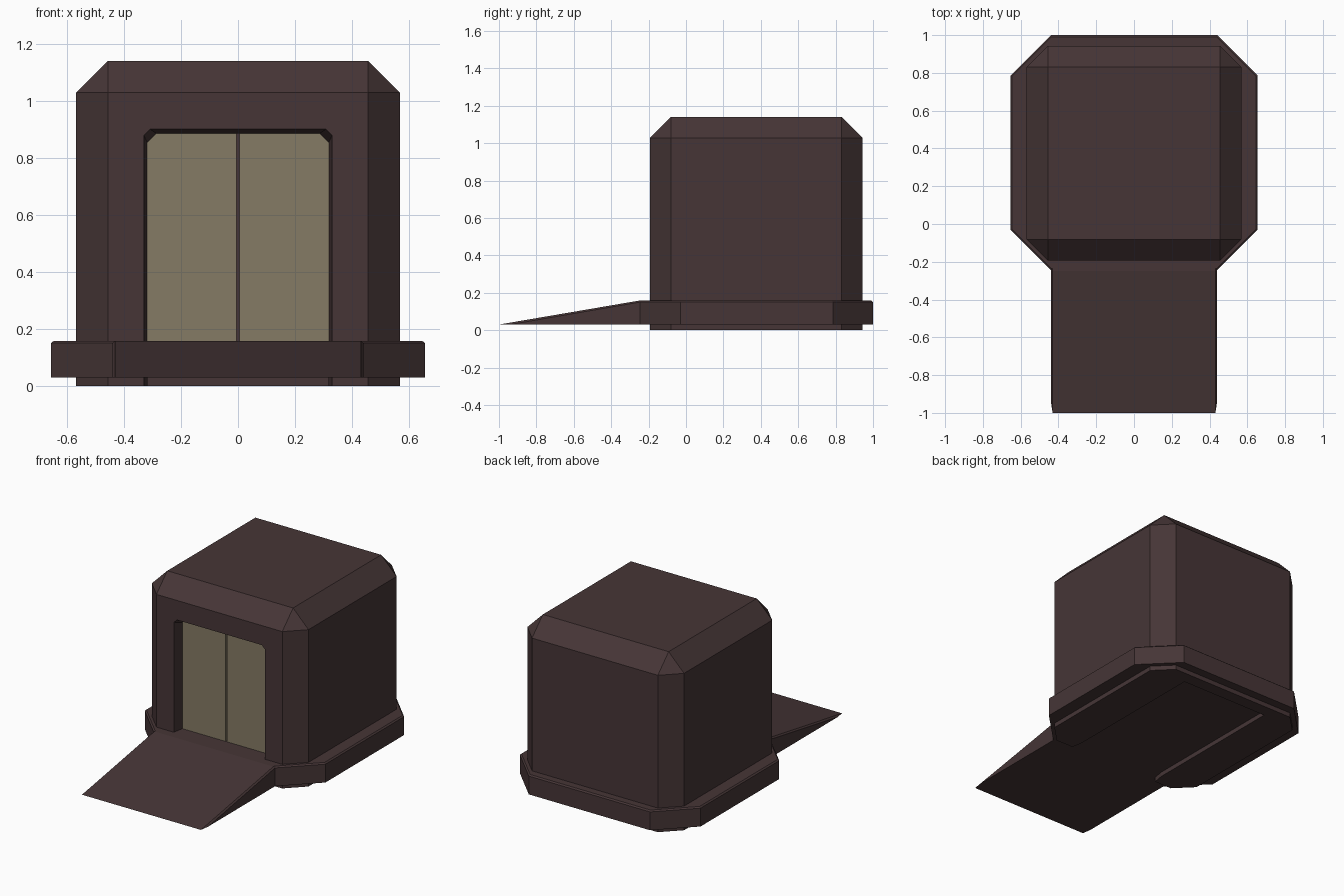
import bpy, bmesh

if "Cube" in bpy.data.objects:
    bpy.data.objects.remove(bpy.data.objects["Cube"])


def material(name, rgb):
    m = bpy.data.materials.new(name)
    m.diffuse_color = (*rgb, 1)
    m.use_nodes = True
    m.node_tree.nodes["Principled BSDF"].inputs["Base Color"].default_value = m.diffuse_color
    return m


shell = material("dark brown", (0.061, 0.036, 0.037))
olive = material("olive glass", (0.235, 0.198, 0.130))


def make_object(name, bm, mat):
    bmesh.ops.recalc_face_normals(bm, faces=bm.faces)
    mesh = bpy.data.meshes.new(name)
    bm.to_mesh(mesh)
    bm.free()
    mesh.materials.append(mat)
    ob = bpy.data.objects.new(name, mesh)
    bpy.context.collection.objects.link(ob)
    return ob


def loft(name, loops, mat):
    """Join matching point loops into a closed solid."""
    bm = bmesh.new()
    rings = [[bm.verts.new(p) for p in loop] for loop in loops]
    n = len(rings[0])
    for a, b in zip(rings, rings[1:]):
        for i in range(n):
            j = (i + 1) % n
            bm.faces.new((a[i], a[j], b[j], b[i]))
    bm.faces.new(rings[0])
    bm.faces.new(rings[-1])
    return make_object(name, bm, mat)


# Cabin: cube with chamfered top and upright edges
X, Y0, Y1, H = 0.568, -0.193, 0.943, 1.14
bm = bmesh.new()
bmesh.ops.create_cube(bm, size=1)
for v in bm.verts:
    v.co = (v.co.x * 2 * X, Y0 + (v.co.y + 0.5) * (Y1 - Y0), (v.co.z + 0.5) * H)
edges = [e for e in bm.edges if any(v.co.z > 0.1 for v in e.verts)]
bmesh.ops.bevel(bm, geom=edges, offset=0.112, offset_type='OFFSET',
                segments=1, profile=0.5, affect='EDGES')
cabin = make_object("cabin", bm, shell)


# Doorway hollow, slightly tapered at the mouth and open at the bottom
def arch(y, w, top, c):
    return [(-w, y, -0.1), (-w, y, top - c), (-w + c, y, top),
            (w - c, y, top), (w, y, top - c), (w, y, -0.1)]


cutter = loft("doorway_cutter", [arch(-0.25, 0.330, 0.90, 0.022),
                                 arch(-0.19, 0.330, 0.90, 0.022),
                                 arch(-0.12, 0.318, 0.885, 0.032),
                                 arch(0.86, 0.318, 0.885, 0.032)], shell)
cutter.hide_render = True
mod = cabin.modifiers.new("doorway", 'BOOLEAN')
mod.operation = 'DIFFERENCE'
mod.solver = 'EXACT'
mod.object = cutter
bpy.context.view_layer.objects.active = cabin
bpy.ops.object.modifier_apply(modifier=mod.name)
bpy.data.objects.remove(cutter)

# Sliding door leaves
for side, s in (("left", -1), ("right", 1)):
    leaf = [(0.005, 0.10), (0.319, 0.10), (0.319, 0.853), (0.286, 0.886), (0.005, 0.886)]
    loft(side + "_door", [[(s * x, y, z) for x, z in leaf] for y in (-0.122, -0.10)], olive)


# Octagonal base slab with a fine top bevel
def octagon(z, d=0.0):
    w, c, cy, hl = 0.655 - d, 0.215 - 0.6 * d, 0.3775, 0.6225 - d
    q = [(w, -hl + c), (w, hl - c), (w - c, hl), (-w + c, hl),
         (-w, hl - c), (-w, -hl + c), (-w + c, -hl), (w - c, -hl)]
    return [(x, y + cy, z) for x, y in q]


loft("base", [octagon(0.03), octagon(0.15), octagon(0.158, 0.009)], shell)

# Entry ramp: wedge with bevelled top edges
bm = bmesh.new()
sides = []
for s in (-1, 1):
    sides.append([bm.verts.new((s * x, y, z)) for x, y, z in (
        (0.44, -0.235, 0.03), (0.44, -0.94, 0.03), (0.431, -1, 0.03),
        (0.431, -0.25, 0.158), (0.44, -0.245, 0.15), (0.431, -0.235, 0.158))])
l, r = sides
for a in sides:
    bm.faces.new((a[0], a[1], a[4]))
    bm.faces.new((a[1], a[2], a[3], a[4]))
    bm.faces.new((a[3], a[5], a[4]))
    bm.faces.new((a[0], a[4], a[5]))
bm.faces.new((l[0], l[1], l[2], r[2], r[1], r[0]))
bm.faces.new((l[2], r[2], r[3], l[3]))
bm.faces.new((l[3], r[3], r[5], l[5]))
bm.faces.new((l[0], l[5], r[5], r[0]))
make_object("ramp", bm, shell)
